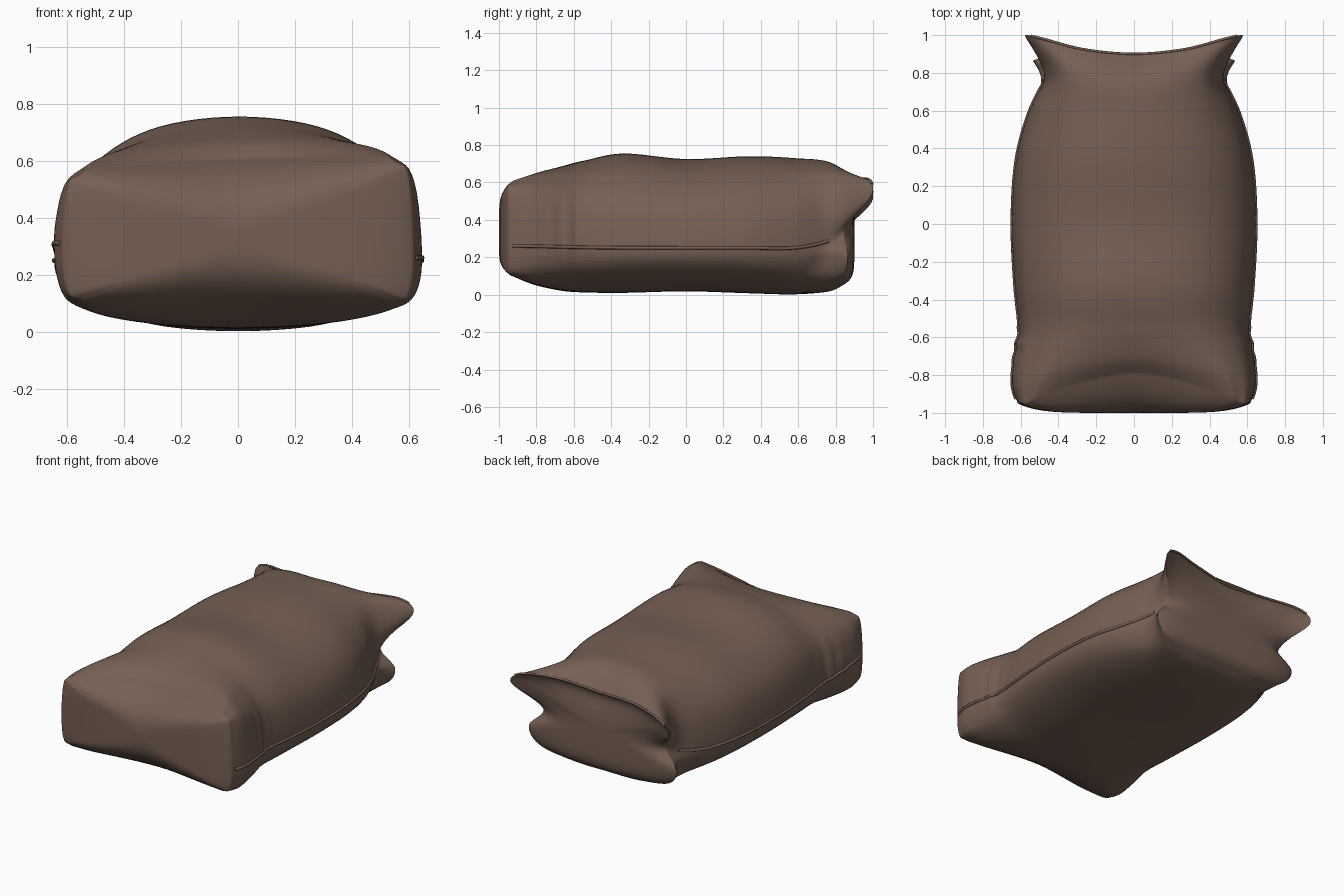
import bpy, bmesh, math
from mathutils import Vector

cube = bpy.data.objects.get("Cube")
if cube:
    bpy.data.objects.remove(cube)

STEPS = 6          # subdivisions between control points
SEAM_Z = 0.25      # height of the side seam


def make_material(name, color):
    mat = bpy.data.materials.new(name)
    mat.use_nodes = True
    mat.diffuse_color = color
    mat.node_tree.nodes["Principled BSDF"].inputs["Base Color"].default_value = color
    return mat


brown = make_material("brown cloth", (0.18, 0.115, 0.087, 1))


def smooth_path(pts, closed=False):
    """Catmull-Rom resampling of a list of points."""
    n = len(pts)
    pick = (lambda i: pts[i % n]) if closed else (lambda i: pts[max(0, min(n - 1, i))])
    out = []
    for i in range(n if closed else n - 1):
        a, b, c, d = (pick(i + k) for k in (-1, 0, 1, 2))
        for s in range(STEPS):
            t = s / STEPS
            out.append(0.5 * (2 * b + (c - a) * t + (2 * a - 5 * b + 4 * c - d) * t ** 2
                              + (3 * b - a - 3 * c + d) * t ** 3))
    if not closed:
        out.append(pts[-1].copy())
    return out


def full_ring(half):
    """Mirror a half outline (top centre to bottom centre) into a closed ring."""
    return half + [Vector((-p.x, p.y, p.z)) for p in half[-2:0:-1]]


def section(y, w, bottom, top, power, bow):
    """Rounded-box outline, widest on the seam; bow sets its middle back from the corners."""
    half = []
    for i in range(9):
        a = math.pi * i / 8
        s, c = abs(math.sin(a)), math.cos(a)
        x = w * s ** (2 / power) if 0 < i < 8 else 0
        reach = abs(c) ** (2 / power) if i != 4 else 0
        z = SEAM_Z + reach * ((top - SEAM_Z) if c > 0 else (bottom - SEAM_Z))
        inset = bow * (1 - min(1, x / (0.93 * w)) ** 2) * (1 if c > 0 else 0.6)
        half.append(Vector((x, y + inset, z)))
    return full_ring(half)


def bell(value, middle, width):
    return math.exp(-((value - middle) / width) ** 2)


def settle(p):
    """Slump of both ends to one side, soft pleats on the flanks, raised seam at one corner."""
    q = p.copy()
    q.z += 0.07 * p.x * max(0, p.z) * (bell(p.y, -1, 0.4) + bell(p.y, 1, 0.2))
    corner = max(0, (-p.x - 0.3) / 0.3) ** 2
    q.z += 0.06 * corner * bell(p.y, -0.95, 0.3) * bell(p.z, 0.26, 0.14)
    pleat = bell(p.y, -0.63, 0.1) * bell(p.z, 0.36, 0.15)
    q.x *= 1 + 0.014 * pleat * math.cos(70 * (p.y + 0.63))
    return q


# Body outlines from front to back: y, half width, bottom, top, squareness, bow
stations = [
    (-0.95, 0.615, 0.09, 0.605, 7, 0.16),
    (-0.85, 0.645, 0.045, 0.66, 4, 0.13),
    (-0.70, 0.635, 0.02, 0.695, 2.9, 0.07),
    (-0.55, 0.61, 0.012, 0.72, 2.5, 0.02),
    (-0.33, 0.63, 0.01, 0.755, 2.3, 0),
    (0.0, 0.645, 0.018, 0.725, 2.3, 0),
    (0.33, 0.625, 0.008, 0.74, 2.3, 0),
    (0.58, 0.56, 0.002, 0.73, 2.4, 0),
]
# Pinched neck, then the flared mouth with upper and lower ears
neck = [(0, .77, .705), (.2, .77, .70), (.38, .79, .63), (.465, .78, .47), (.475, .76, .285),
        (.49, .76, .21), (.43, .76, .075), (.22, .76, .022), (0, .76, .018)]
mouth = [(0, .90, .59), (.27, .925, .605), (.50, .985, .59), (.575, .99, .51), (.44, .85, .34),
         (.535, .865, .21), (.47, .85, .10), (.25, .845, .06), (0, .845, .055)]
rings = [section(*s) for s in stations]
rings += [full_ring([Vector(p) for p in half]) for half in (neck, mouth)]

# Skin grid: rings resampled around, then along the length
around = [smooth_path(r, closed=True) for r in rings]
columns = [smooth_path([r[i] for r in around]) for i in range(len(around[0]))]
grid = [[col[j] for col in columns] for j in range(len(columns[0]))]


def cap_rings(rim, centre, shape):
    """Rings shrinking from a rim to a centre, pushed along y by a shape rule."""
    out = []
    for s in (0.985, 0.96, 0.92, 0.86, 0.78, 0.68, 0.56, 0.42, 0.28, 0.14):
        out.append([Vector((p.x * s, shape(p, s), centre.z + (p.z - centre.z) * s))
                    for p in rim])
    return out


front_centre = Vector((0, -1.0, 0.33))
back_centre = Vector((0, 0.90, 0.33))


def front_shape(p, s):
    fullness = 3 + 3 * min(1, abs(p.x) / 0.6) ** 2
    return p.y + (front_centre.y - p.y) * (1 - s ** fullness)


def back_shape(p, s):
    tuck = 0.02 * math.sin(math.pi * s ** 3) * max(0, min(1, (p.z - 0.35) / 0.2))
    fullness = max(3, 9 - 11 * p.z)
    return back_centre.y + (p.y - back_centre.y) * s ** fullness - tuck


front = cap_rings(grid[0], front_centre, front_shape)
back = cap_rings(grid[-1], back_centre, back_shape)
skin = front[::-1] + grid + back

bm = bmesh.new()
rows = [[bm.verts.new(settle(p)) for p in row] for row in skin]
count = len(rows[0])
for r0, r1 in zip(rows, rows[1:]):
    for i in range(count):
        k = (i + 1) % count
        bm.faces.new((r0[i], r0[k], r1[k], r1[i]))
for row, centre in ((rows[0], front_centre), (rows[-1], back_centre)):
    hub = bm.verts.new(settle(centre))
    for i in range(count):
        bm.faces.new((hub, row[i], row[(i + 1) % count]))
bmesh.ops.recalc_face_normals(bm, faces=bm.faces)
mesh = bpy.data.meshes.new("sack_body")
bm.to_mesh(mesh)
bm.free()
mesh.materials.append(brown)
body = bpy.data.objects.new("sack_body", mesh)
bpy.context.collection.objects.link(body)
bpy.context.view_layer.objects.active = body
body.select_set(True)
bpy.ops.object.shade_smooth_by_angle(angle=math.radians(60))


def piping(name, pts, radius):
    """Thin stitched cord along a path."""
    curve = bpy.data.curves.new(name, "CURVE")
    curve.dimensions = "3D"
    curve.bevel_depth = radius
    curve.bevel_resolution = 2
    curve.use_fill_caps = True
    spline = curve.splines.new("POLY")
    spline.points.add(len(pts) - 1)
    for point, p in zip(spline.points, pts):
        point.co = (*settle(p), 1)
    curve.materials.append(brown)
    obj = bpy.data.objects.new(name, curve)
    bpy.context.collection.objects.link(obj)


# Side seams follow the widest line of the body up to the neck
seam_end = len(grid) - STEPS
for name, index in (("left_seam", 4 * STEPS), ("right_seam", 12 * STEPS)):
    piping(name, [row[index] for row in grid[2:seam_end]], 0.009)

# Hem along the top lip of the mouth, from ear to ear
rim = grid[-1]
reach = 2 * STEPS + 2
piping("mouth_hem", [rim[i % count] for i in range(-reach, reach + 1)], 0.007)
